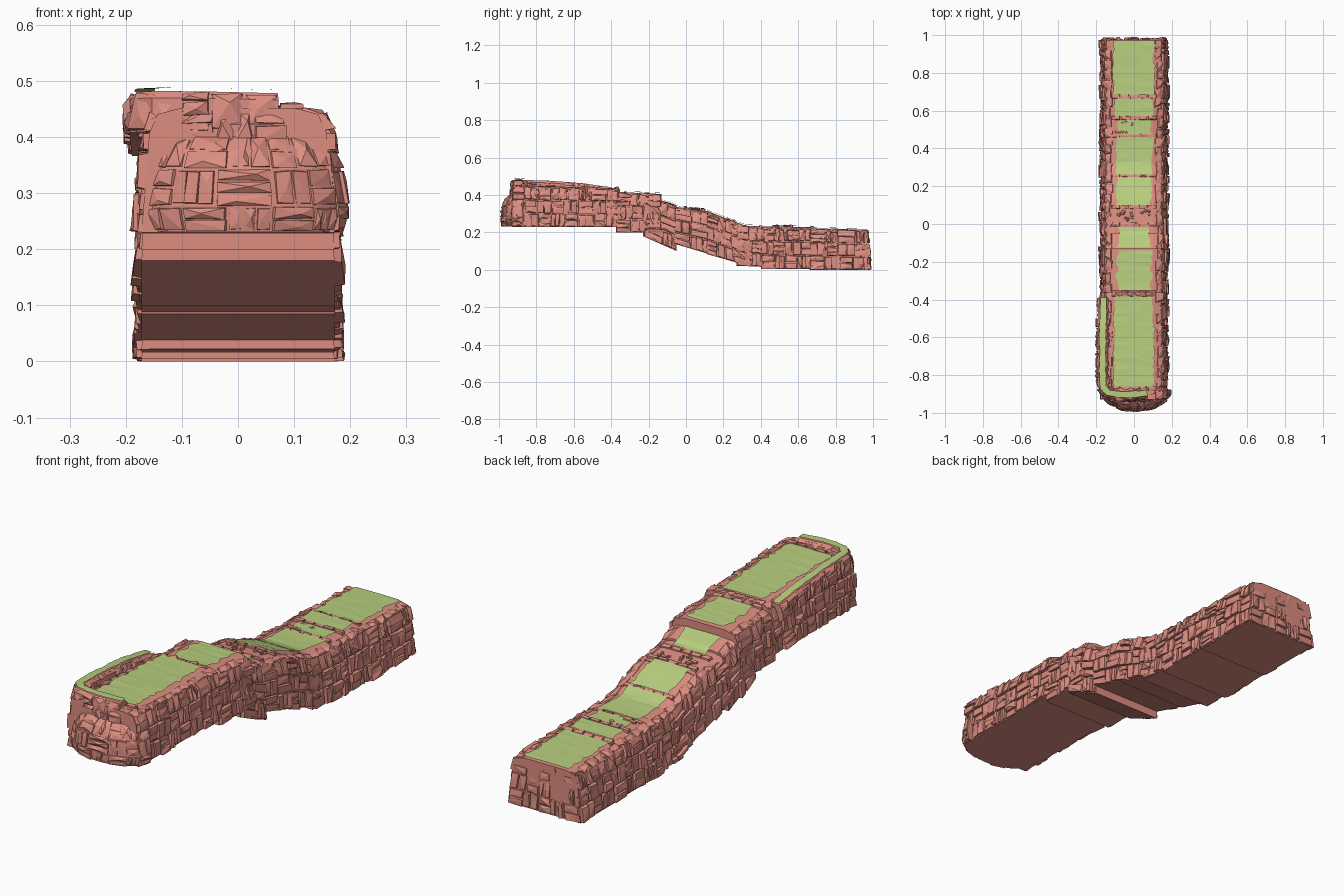
import bpy, bmesh, math, random
from mathutils import Vector

if "Cube" in bpy.data.objects:
    bpy.data.objects.remove(bpy.data.objects["Cube"])
random.seed(4)
R = random.uniform


def material(name, col):
    m = bpy.data.materials.new(name)
    m.diffuse_color = (*col, 1)
    m.use_nodes = True
    m.node_tree.nodes["Principled BSDF"].inputs["Base Color"].default_value = m.diffuse_color
    return m


ROCK = material("rock", (0.72, 0.27, 0.22))
GRASS = material("grass", (0.48, 0.62, 0.21))


def finish(bm, name, mat):
    bmesh.ops.recalc_face_normals(bm, faces=bm.faces)
    me = bpy.data.meshes.new(name)
    bm.to_mesh(me)
    bm.free()
    me.materials.append(mat)
    ob = bpy.data.objects.new(name, me)
    bpy.context.collection.objects.link(ob)
    return ob


def interp(table, t):
    for a, b in zip(table, table[1:]):
        if t <= b[0]:
            k = (t - a[0]) / (b[0] - a[0])
            return [p + (q - p) * k for p, q in zip(a[1:], b[1:])]
    return table[-1][1:]


# one faceted stone laid on a surface P(u, v, out)
def stone(bm, P, u0, u1, v0, v1, low=0.003, high=0.016, depth=-0.02, j=0.003):
    o = R(low, high)
    du, dv = (u1 - u0) * 0.07, (v1 - v0) * 0.08
    ring = [(u0, v0), (u1, v0), (u1, v1), (u0, v1)]
    top = [(u0 + du, v0 + dv), (u1 - du, v0 + dv), (u1 - du, v1 - dv), (u0 + du, v1 - dv)]
    a = [bm.verts.new(P(u, v, depth)) for u, v in ring]
    b = [bm.verts.new(Vector(P(u, v, o + R(-j, j) * 1.5)) + Vector((R(-j, j), R(-j, j), R(-j, j))))
         for u, v in top]
    k, m = R(0.3, 0.7), R(0.3, 0.7)
    c = bm.verts.new(P(u0 + (u1 - u0) * k, v0 + (v1 - v0) * m, o + R(0, 0.006)))
    for i in range(4):
        n = (i + 1) % 4
        bm.faces.new((a[i], a[n], b[n], b[i]))
        bm.faces.new((b[i], b[n], c))
    bm.faces.new(a[::-1])


# basket-weave patch of stones
def weave(bm, P, length, v0, v1, bands, cell=0.075, **kw):
    cols = max(1, round(length / cell))
    for r in range(bands):
        a, b = v0 + (v1 - v0) * r / bands, v0 + (v1 - v0) * (r + 1) / bands
        cuts = [0] + [(i + R(-0.2, 0.2)) / cols for i in range(1, cols)] + [1]
        for i, (u, w) in enumerate(zip(cuts, cuts[1:])):
            n = random.choice((2, 2, 3))
            for k in range(n):
                f, g = k / n, (k + 1) / n
                if (i + r) % 2:
                    stone(bm, P, u + (w - u) * f, u + (w - u) * g, a, b, **kw)
                else:
                    stone(bm, P, u, w, a + (b - a) * f, a + (b - a) * g, **kw)


# cross-section: v, half width, height fraction, outward normal
SECTION = [(0, 0.172, 0, 1, 0), (0.7, 0.158, 0.8, 1, 0), (0.87, 0.143, 0.95, 0.7, 0.6),
           (1, 0.10, 1, 0, 0.35)]
# y0, y1, bottom0, bottom1, top0, top1
SEGMENTS = [(-0.93, -0.36, .23, .228, .452, .436), (-0.375, -0.13, .20, .20, .417, .405),
            (-0.23, -0.05, .18, .10, .402, .345), (-0.065, 0.12, .14, .085, .338, .314),
            (0.11, 0.32, .085, .024, .315, .235), (0.27, 0.42, .022, .015, .238, .232),
            (0.40, 0.67, .004, .004, .232, .228), (0.66, 0.975, 0, 0, .222, .214)]


def side(seg, s):
    y0, y1, b0, b1, t0, t1 = seg

    def P(u, v, o):
        x, f, nx, nz = interp(SECTION, v)
        b, t = b0 + (b1 - b0) * u, t0 + (t1 - t0) * u
        return (s * (x + o * nx), y0 + (y1 - y0) * u, b + (t - b) * f + o * nz)
    return P


# solid wall body and woven stone facing
core, facing, rim = bmesh.new(), bmesh.new(), bmesh.new()
for seg in SEGMENTS:
    L, Rr = side(seg, -1), side(seg, 1)
    vs = [p[0] for p in SECTION]
    ends = [[core.verts.new(L(u, v, 0)) for v in vs] + [core.verts.new(Rr(u, v, 0)) for v in vs[::-1]]
            for u in (0, 1)]
    for i in range(8):
        n = (i + 1) % 8
        core.faces.new((ends[0][i], ends[0][n], ends[1][n], ends[1][i]))
    core.faces.new(ends[0])
    core.faces.new(ends[1])
    for P in (L, Rr):
        weave(facing, P, seg[1] - seg[0], 0.0, 0.86, 3)
        n = max(2, round((seg[1] - seg[0]) / 0.055))
        for i in range(n):
            stone(rim, P, i / n, (i + 1) / n, 0.80, 0.93 + R(0, 0.05), low=0.002, high=0.012)
finish(core, "wall_core", ROCK)
finish(facing, "side_stones", ROCK)
finish(rim, "rim_stones", ROCK)

# stone facing on the back end
back = bmesh.new()
weave(back, lambda u, v, o: ((u - .5) * 2 * (.178 - .03 * v), .975 - .012 * v + o, .212 * v),
      0.35, 0, 1, 3)
finish(back, "back_end_stones", ROCK)


# rounded front buttress: z, radius x, radius y
def rounded(rings, cx, cy):
    def P(u, v, o):
        z, rx, ry = interp(rings, v)
        a = math.pi * (1 + u)
        return (cx + (rx + o) * math.cos(a), cy + (ry + o) * math.sin(a), z)
    return P


def buttress(name, rings, cx, cy, nu, nv, high):
    bm = bmesh.new()
    P = rounded(rings, cx, cy)
    g = [[bm.verts.new(P(i / nu, k / nv, 0)) for i in range(nu + 1)] for k in range(nv + 1)]
    for k in range(nv):
        for i in range(nu):
            bm.faces.new((g[k][i], g[k][i + 1], g[k + 1][i + 1], g[k + 1][i]))
        bm.faces.new((g[k][0], g[k + 1][0], g[k + 1][-1], g[k][-1]))
    bm.faces.new(g[0])
    bm.faces.new(g[-1])
    weave(bm, P, 0.5, 0, 1, nv // 2, low=0.001, high=high, j=0.0015)
    finish(bm, name, ROCK)


buttress("front_buttress", [(0, .232, .178, .108), (.3, .27, .188, .114), (.65, .34, .174, .108),
                            (.88, .385, .155, .085), (1, .402, .14, .06)], 0.01, -0.875, 12, 6, 0.006)
buttress("front_neck", [(0, .385, .15, .06), (.6, .43, .15, .062), (1, .452, .125, .04)],
         0.0, -0.875, 10, 2, 0.01)

# raised ridge along the left edge, hooking round the front
PATH = [(0, -.162, -.39, .438), (.25, -.165, -.55, .463), (.55, -.166, -.74, .477),
        (.74, -.166, -.855, .48), (.8, -.14, -.893, .482), (.9, -.05, -.905, .481),
        (1, .07, -.895, .478)]


def ridge(s):
    def P(u, v, o):
        x, y, z = interp(PATH, u)
        a, b = interp(PATH, max(0, u - .03)), interp(PATH, min(1, u + .03))
        d = Vector((b[0] - a[0], b[1] - a[1], 0)).normalized()
        w, dz, nw, nz = interp([(0, .027, -.072, 1, 0), (.7, .027, -.012, 1, 0.2),
                                (1, .014, 0, 0, .3)], v)
        return (x - d.y * s * (w + o * nw), y + d.x * s * (w + o * nw), z + dz + o * nz)
    return P


rb, gb = bmesh.new(), bmesh.new()
N = 30
rows = []
for i in range(N + 1):
    u = i / N
    rows.append([rb.verts.new(ridge(s)(u, v, 0)) for s, v in
                 ((-1, 0), (-1, .7), (-1, 1), (1, 1), (1, .7), (1, 0))])
for a, b in zip(rows, rows[1:]):
    for i in range(6):
        rb.faces.new((a[i], a[(i + 1) % 6], b[(i + 1) % 6], b[i]))
rb.faces.new(rows[0])
rb.faces.new(rows[-1])
for s in (-1, 1):
    weave(rb, ridge(s), 0.7, 0, .95, 1, cell=.06, low=0, high=.009, depth=-.012, j=.002)
finish(rb, "left_ridge", ROCK)


# strip of turf with ragged edges
def turf(bm, n, point, half, ragged):
    prev = None
    for i in range(n + 1):
        e = (half + R(-ragged, ragged), half + R(-ragged, ragged))
        row = [bm.verts.new(point(i / n, w)) for w in (-e[0], -e[0] / 3, e[1] / 3, e[1])]
        if prev:
            for k in range(3):
                bm.faces.new((prev[k], prev[k + 1], row[k + 1], row[k]))
        prev = row


def top_z(y):
    return max(s[4] + (s[5] - s[4]) * (y - s[0]) / (s[1] - s[0])
               for s in SEGMENTS if s[0] <= y <= s[1])


def ridge_top(u, w):
    p = Vector(ridge(1)(u, 1, 0)).lerp(Vector(ridge(-1)(u, 1, 0)), .5 + w / .028)
    return p + Vector((0, 0, .006))


turf(gb, 36, ridge_top, .017, .003)
finish(gb, "ridge_grass", GRASS)

# grass panels along the walkway
panels = bmesh.new()
for y0, y1, hw in [(-.86, -.385, .105), (-.35, -.14, .09), (-.125, -.015, .085), (.10, .25, .09),
                   (.262, .46, .098), (.475, .55, .085), (.57, .665, .1), (.685, .968, .108)]:
    turf(panels, max(3, round((y1 - y0) / .022)),
         lambda t, w: (w, y0 + (y1 - y0) * t, top_z(y0 + (y1 - y0) * t) + .006 + R(-.001, .001)), hw, .01)
finish(panels, "walkway_grass", GRASS)

# rock sills between the grass panels, and the stepped gap
sills = bmesh.new()


def flat(y0, y1):
    return lambda u, v, o: ((u - .5) * .24, y0 + (y1 - y0) * v, top_z(y0 + (y1 - y0) * v) + o)


for y0, y1, h in [(-.385, -.35, .006), (-.015, .01, .008), (.08, .102, .01), (.248, .264, .005),
                  (.458, .477, .006), (.55, .572, .012), (.664, .688, .008), (-.885, -.86, .01)]:
    n = 5
    for i in range(n):
        stone(sills, flat(y0, y1), i / n, (i + 1) / n, 0, 1, low=h * .6, high=h, j=.001)
finish(sills, "rock_sills", ROCK)

# loose pebbles in the gap and on the rough panel
pebbles = bmesh.new()
for x0, x1, y0, y1, n in [(-.08, .09, .02, .075, 16), (-.09, .0, .48, .55, 7)]:
    for _ in range(n):
        x, y, r = R(x0, x1), R(y0, y1), R(.006, .011)
        new = bmesh.ops.create_icosphere(pebbles, subdivisions=1, radius=r)["verts"]
        for v in new:
            v.co = Vector((v.co.x * 1.2 + x, v.co.y + y, v.co.z * .8 + top_z(y) + .004))
finish(pebbles, "pebbles", ROCK)
